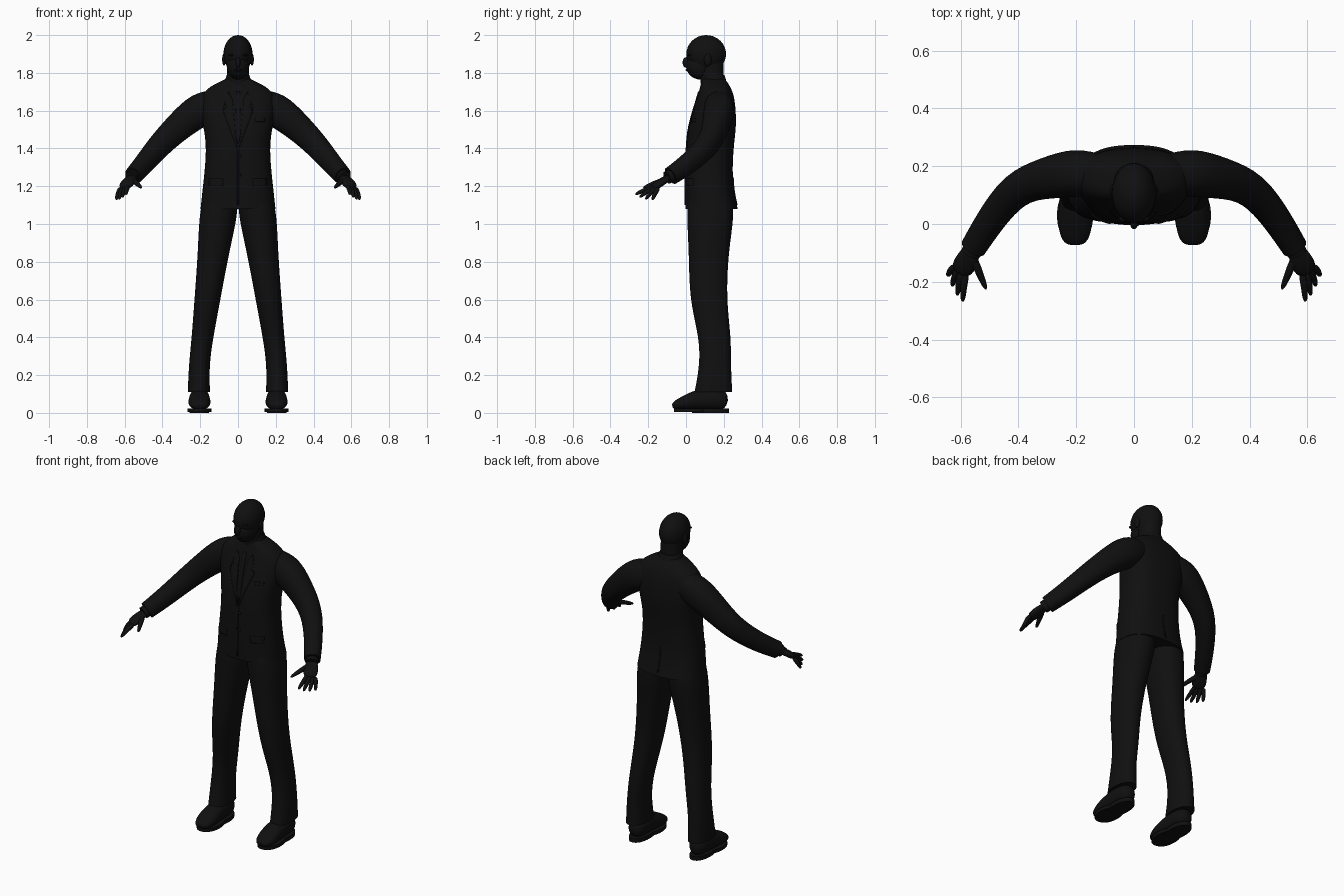
import bpy, bmesh, math
from mathutils import Vector

cube = bpy.data.objects.get("Cube")
if cube:
    bpy.data.objects.remove(cube, do_unlink=True)

black = bpy.data.materials.new("near black")
black.use_nodes = True
black.diffuse_color = (.005, .005, .005, 1)
black.node_tree.nodes["Principled BSDF"].inputs["Base Color"].default_value = black.diffuse_color


def finish(name, bm, mirror=False, smooth=False):
    """Turn a bmesh into a shaded object, optionally mirrored and subdivided."""
    bmesh.ops.recalc_face_normals(bm, faces=bm.faces)
    mesh = bpy.data.meshes.new(name)
    bm.to_mesh(mesh)
    bm.free()
    mesh.materials.append(black)
    part = bpy.data.objects.new(name, mesh)
    bpy.context.collection.objects.link(part)
    bpy.ops.object.select_all(action='DESELECT')
    part.select_set(True)
    bpy.context.view_layer.objects.active = part
    bpy.ops.object.shade_smooth_by_angle(angle=math.radians(50))
    if mirror:
        part.modifiers.new("mirror", 'MIRROR').use_mirror_merge = False
    if smooth:
        subdivision = part.modifiers.new("subdivision", 'SUBSURF')
        subdivision.levels = subdivision.render_levels = 2
    return part


def loft(name, rings, sides=16, power=2.2, along=False, mirror=False, crisp=False):
    """Skin rings of (centre, half width, half depth), level or square to the path."""
    bm = bmesh.new()
    crease = bm.edges.layers.float.new("crease_edge")
    centres = [Vector(ring[0]) for ring in rings]
    last = len(rings) - 1
    loops = []
    for i, (_, width, depth) in enumerate(rings):
        across, outward = Vector((1, 0, 0)), Vector((0, 1, 0))
        if along:
            heading = centres[min(i + 1, last)] - centres[max(i - 1, 0)]
            across = heading.cross(Vector((0, 0, 1))).normalized()
            outward = across.cross(heading).normalized()
        loop = []
        for k in range(sides):
            c, s = math.cos(math.tau * k / sides), math.sin(math.tau * k / sides)
            point = centres[i] + across * width * math.copysign(abs(c) ** (2 / power), c)
            point += outward * depth * math.copysign(abs(s) ** (2 / power), s)
            loop.append(bm.verts.new(point))
        loops.append(loop)
    for lower, upper in zip(loops, loops[1:]):
        for k in range(sides):
            bm.faces.new((lower[k - 1], lower[k], upper[k], upper[k - 1]))
    for loop in (loops[0], loops[-1]):
        cap = bm.faces.new(loop)
        for edge in cap.edges:
            edge[crease] = float(crisp)
    return finish(name, bm, mirror, smooth=True)


def tube(name, path, radii, flatness=1, sides=16, crisp=False):
    """A mirrored limb whose section follows the path."""
    rings = [(point, radius, radius * flatness) for point, radius in zip(path, radii)]
    return loft(name, rings, sides, along=True, mirror=True, crisp=crisp)


def ball(name, centre, size, mirror=False):
    bm = bmesh.new()
    bmesh.ops.create_uvsphere(bm, u_segments=24, v_segments=16, radius=1)
    bmesh.ops.scale(bm, vec=size, verts=bm.verts)
    bmesh.ops.translate(bm, vec=centre, verts=bm.verts)
    return finish(name, bm, mirror)


def panel(name, outline, mirror=False, back=False):
    """A thin cloth panel drawn in x and z, then laid onto the jacket."""
    bm = bmesh.new()
    bm.faces.new([bm.verts.new((x, .6 if back else -.4, z)) for x, z in outline])
    bmesh.ops.triangulate(bm, faces=bm.faces)
    bmesh.ops.subdivide_edges(bm, edges=bm.edges, cuts=5, use_grid_fill=True)
    part = finish(name, bm, mirror)
    wrap = part.modifiers.new("lay on", 'SHRINKWRAP')
    wrap.target = jacket
    wrap.wrap_method = 'PROJECT'
    wrap.use_project_y = True
    wrap.use_positive_direction = not back
    wrap.use_negative_direction = back
    cloth = part.modifiers.new("thickness", 'SOLIDIFY')
    cloth.thickness = .009
    cloth.offset = 0


def strip(name, x, z, width, height, **options):
    corners = [(x, z), (x + width, z), (x + width, z + height), (x, z + height)]
    panel(name, corners, **options)


# Jacket body: height, half width, centre depth, half depth
torso = [(1.08, .2, .135, .14), (1.2, .187, .12, .125), (1.4, .165, .125, .125),
         (1.52, .185, .14, .13), (1.67, .215, .16, .1), (1.73, .15, .155, .08),
         (1.77, .06, .145, .06)]
jacket = loft("jacket", [((0, y, z), width, depth) for z, width, y, depth in torso],
              sides=24, power=2.5, crisp=True)

# Jacket details
panel("lapel", [(.005, 1.4), (.08, 1.6), (.06, 1.62), (.07, 1.64), (.05, 1.7), (.03, 1.66)],
      mirror=True)
panel("necktie", [(0, 1.42), (.015, 1.47), (.01, 1.7), (-.01, 1.7), (-.015, 1.47)])
strip("front_closing", -.004, 1.1, .008, .3)
strip("pocket_flap", .08, 1.2, .07, .04, mirror=True)
strip("breast_pocket", .09, 1.54, .05, .02)
strip("back_vent", -.004, 1.1, .008, .15, back=True)
for height in (1.26, 1.36):
    ball("button", (.01, 0, height), (.008, .008, .008))

# Collar, neck and head
loft("collar", [((0, .15, 1.74), .08, .07), ((0, .145, 1.79), .06, .06)], crisp=True)
loft("neck", [((0, .14, 1.72), .06, .06), ((0, .13, 1.87), .06, .07)], crisp=True)
ball("skull", (0, .107, 1.9), (.077, .105, .1))
ball("jaw", (0, .075, 1.84), (.06, .075, .075))
ball("nose", (0, .002, 1.855), (.013, .02, .028))
ball("ear", (.074, .115, 1.87), (.01, .02, .032), mirror=True)
ball("brow", (.03, .02, 1.895), (.022, .012, .007), mirror=True)
ball("lips", (0, .01, 1.815), (.022, .012, .007))

# Sleeves and shirt cuffs
wrist = Vector((.555, -.08, 1.255))
tube("sleeve", [(.11, .17, 1.64), (.2, .18, 1.61), (.3, .16, 1.53), (.41, .13, 1.425),
                (.5, .01, 1.315), wrist],
     [.07, .088, .074, .062, .052, .046], flatness=1.08, crisp=True)
tube("cuff", [wrist - Vector((.01, -.02, -.01)), wrist + Vector((.01, -.02, -.01))],
     [.035, .035], crisp=True)

# Hands, with the fingers fanned between the index and the little one
tube("palm", [wrist, (.575, -.12, 1.23), (.605, -.175, 1.19)], [.027, .042, .042],
     flatness=.48, sides=12)
names = ("index_finger", "middle_finger", "ring_finger", "little_finger")
for i, name in enumerate(names):
    spread = i / (len(names) - 1)
    root = Vector((.58, -.165, 1.2)).lerp(Vector((.62, -.145, 1.195)), spread)
    tip = Vector((.593, -.272, 1.155)).lerp(Vector((.645, -.18, 1.125)), spread)
    tip += (tip - root) * .12 * math.sin(math.pi * spread)
    knuckle = root.lerp(tip, .5) + Vector((.004, 0, .004))
    tube(name, [root, knuckle, tip], [.014, .013, .009], sides=8)
tube("thumb", [(.56, -.11, 1.235), (.535, -.17, 1.215), (.51, -.23, 1.19)],
     [.018, .014, .009], sides=8)

# Trouser legs lean outward down to the calf: height, half width, centre depth, half depth
leg = [(1.16, .09, .13, .115), (1.05, .105, .13, .13), (.85, .084, .12, .106),
       (.6, .07, .115, .1), (.4, .058, .155, .086), (.25, .055, .155, .084),
       (.11, .06, .145, .102)]
loft("trouser_leg", [((min(.207, .24 - .13 * z), y, z), width, depth)
                     for z, width, y, depth in leg], mirror=True, crisp=True)

# Shoes: distance back, half width and half height, resting on soles
shoe = [(.225, .045, .05), (.14, .055, .06), (.06, .056, .055), (0, .062, .04),
        (-.05, .05, .027), (-.072, .03, .016)]
loft("shoe_upper", [((.204, y, height + .015), width, height) for y, width, height in shoe],
     along=True, mirror=True)
for name, y, width, length, lift in (("heel", .13, .053, .1, 0), ("sole", .03, .064, .097, .004)):
    loft(name, [((.204, y, lift), width, length), ((.204, y, .024), width, length)],
         mirror=True, crisp=True)
